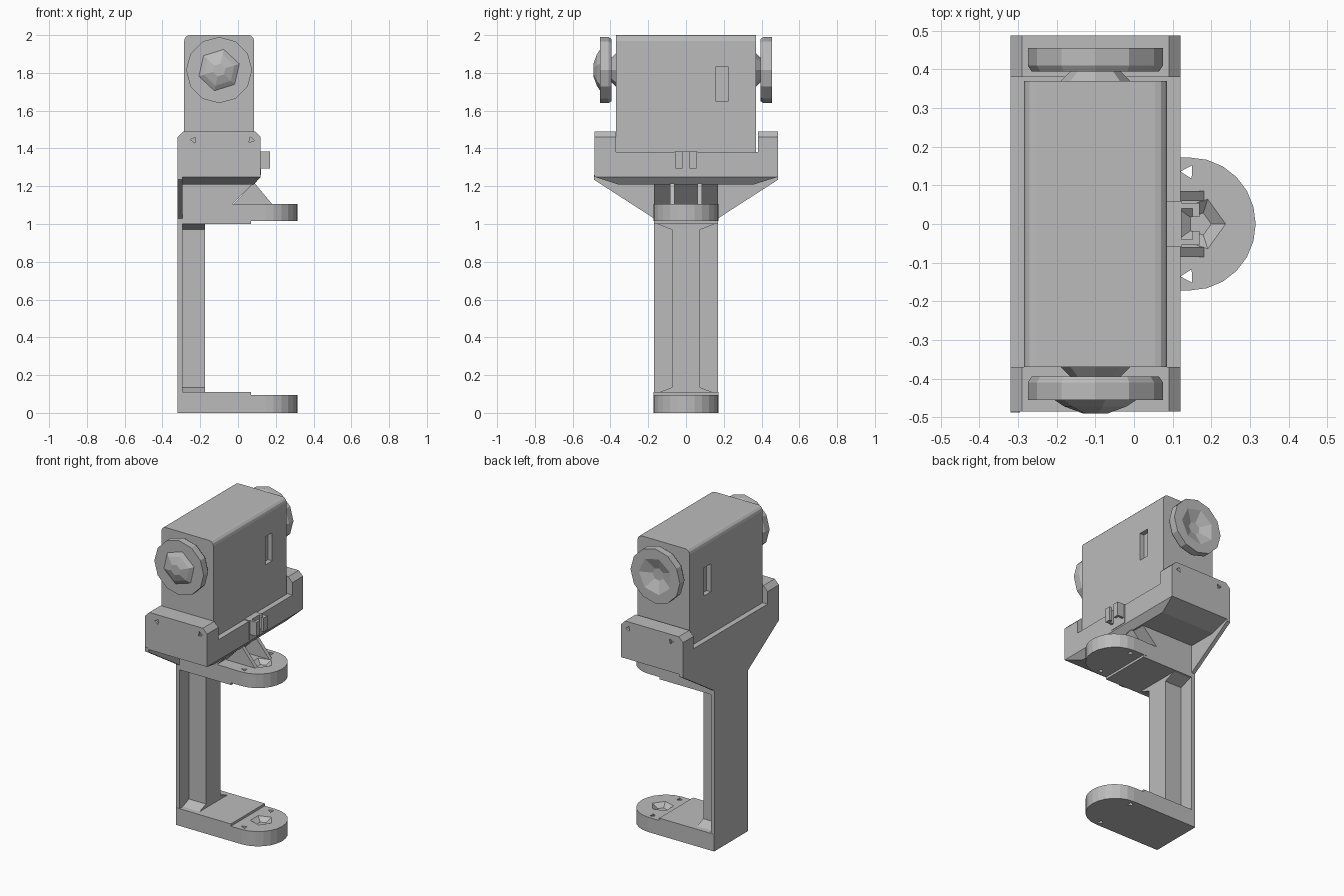
import bpy, bmesh, math
from mathutils import Vector

if "Cube" in bpy.data.objects:
    bpy.data.objects.remove(bpy.data.objects["Cube"])

grey = bpy.data.materials.new("plain_grey")
grey.use_nodes = True
tint = (0.5, 0.5, 0.5, 1)
grey.diffuse_color = tint
grey.node_tree.nodes["Principled BSDF"].inputs["Base Color"].default_value = tint


def finish(name, bm):
    bmesh.ops.recalc_face_normals(bm, faces=bm.faces)
    mesh = bpy.data.meshes.new(name)
    bm.to_mesh(mesh)
    bm.free()
    mesh.materials.append(grey)
    ob = bpy.data.objects.new(name, mesh)
    bpy.context.collection.objects.link(ob)
    return ob


def place(axis, a, b, d):
    """Put a 2D point (a, b) at depth d along the axis."""
    return {"x": (d, a, b), "y": (a, d, b), "z": (a, b, d)}[axis]


def loft(name, axis, rings):
    """Skin rings given as (points, depth), with capped ends."""
    bm = bmesh.new()
    loops = [[bm.verts.new(place(axis, a, b, d)) for a, b in pts] for pts, d in rings]
    n = len(loops[0])
    for low, high in zip(loops, loops[1:]):
        for i in range(n):
            j = (i + 1) % n
            bm.faces.new((low[i], low[j], high[j], high[i]))
    bm.faces.new(loops[0])
    bm.faces.new(loops[-1])
    return finish(name, bm)


def prism(name, axis, pts, lo, hi):
    return loft(name, axis, [(pts, lo), (pts, hi)])


def rect(a0, a1, b0, b1):
    return [(a0, b0), (a1, b0), (a1, b1), (a0, b1)]


def box(name, x0, x1, y0, y1, z0, z1):
    return prism(name, "z", rect(x0, x1, y0, y1), z0, z1)


def ngon(a, b, r, n, turn=0.0):
    angles = [turn + 2 * math.pi * i / n for i in range(n)]
    return [(a + r * math.cos(t), b + r * math.sin(t)) for t in angles]


def carve(ob, cutters):
    for c in cutters:
        c.hide_render = True
        mod = ob.modifiers.new("cut", "BOOLEAN")
        mod.operation, mod.solver, mod.object = "DIFFERENCE", "EXACT", c
    bpy.context.view_layer.update()
    graph = bpy.context.evaluated_depsgraph_get()
    mesh = bpy.data.meshes.new_from_object(ob.evaluated_get(graph))
    ob.modifiers.clear()
    ob.data = mesh
    for c in cutters:
        bpy.data.objects.remove(c)


def rounded_profile(x0, x1, z0, z1, r):
    """Box section with rounded upper corners."""
    pts = [(x0, z0), (x1, z0)]
    for cx, start in ((x1 - r, 0), (x0 + r, 90)):
        for k in range(4):
            t = math.radians(start + 30 * k)
            pts.append((cx + r * math.cos(t), z1 - r + r * math.sin(t)))
    return pts


# Main housing with a slot in each side
body = prism("housing", "y", rounded_profile(-0.285, 0.085, 1.3, 2.0, 0.03), -0.37, 0.37)
carve(body, [box("slot_cutter", x - 0.03, x + 0.03, 0.155, 0.225, 1.65, 1.83)
             for x in (-0.285, 0.085)])

# Wheels, axles and hubs
wx, wz = -0.1, 1.815
for side, label in ((-1, "front"), (1, "back")):
    wheel = loft(label + "_wheel", "y", [
        (ngon(wx, wz, 0.165, 12), side * 0.395),
        (ngon(wx, wz, 0.175, 12), side * 0.41),
        (ngon(wx, wz, 0.175, 12), side * 0.455)])
    if side > 0:
        carve(wheel, [loft("dish_cutter", "y", [
            (ngon(wx, wz, 0.04, 7), 0.425), (ngon(wx, wz, 0.13, 7), 0.46)])])
    loft(label + "_axle", "y", [
        (ngon(wx, wz, 0.1, 8), side * 0.36), (ngon(wx, wz, 0.06, 8), side * 0.4)])
loft("front_hub", "y", [
    (ngon(wx, wz, 0.12, 6, 0.3), -0.45),
    (ngon(wx, wz, 0.085, 6, 0.3), -0.472),
    (ngon(wx, wz, 0.035, 6, 0.3), -0.49)])

# Cradle tray with a tapered underside
loft("cradle_tray", "z", [
    (rect(-0.295, 0.085, -0.36, 0.36), 1.21),
    (rect(-0.32, 0.12, -0.485, 0.488), 1.25),
    (rect(-0.32, 0.12, -0.485, 0.488), 1.38)])

# Cradle end blocks with chamfered tops and small screw pits
end_profile = [(-0.32, 1.25), (0.12, 1.25), (0.12, 1.46), (0.09, 1.49),
               (-0.29, 1.49), (-0.32, 1.46)]
pits = [(-0.25, 1.29), (-0.1, 1.315), (0.05, 1.3), (-0.235, 1.445), (0.07, 1.445)]
for label, inner, outer in (("front", -0.37, -0.485), ("back", 0.38, 0.488)):
    block = prism(label + "_cradle_end", "y", end_profile, inner, outer)
    carve(block, [prism("pit_cutter", "y", ngon(a, b, 0.018, 3, i), outer * 0.97, outer * 1.03)
                  for i, (a, b) in enumerate(pits)])

# Back plate running from the cradle down to the foot
half = [(0.17, 0.0), (0.17, 1.03), (0.488, 1.235), (0.488, 1.26)]
prism("back_plate", "x", half + [(-y, z) for y, z in reversed(half)], -0.32, -0.295)

# Column rib with flared ends
loft("column_rib", "z", [
    (rect(-0.3, -0.175, -0.165, 0.165), 0.1),
    (rect(-0.3, -0.175, -0.075, 0.075), 0.135),
    (rect(-0.3, -0.175, -0.075, 0.075), 0.97),
    (rect(-0.3, -0.175, -0.165, 0.165), 1.005)])

# Neck between upper shelf and cradle
prism("cradle_neck", "y", [(-0.32, 1.0), (0.07, 1.0), (0.07, 1.105), (-0.03, 1.105),
                           (0.085, 1.22), (-0.32, 1.22)], -0.17, 0.17)


# Rounded shelf outline
def tongue(x0):
    arc = [math.radians(-90 + 15 * i) for i in range(13)]
    return [(x0, -0.172)] + [(0.145 + 0.17 * math.cos(t), 0.172 * math.sin(t))
                             for t in arc] + [(x0, 0.172)]


# Upper shelf and foot, each with screw holes
for label, z0, z1 in (("upper_shelf", 1.015, 1.105), ("foot", 0.0, 0.095)):
    shelf = prism(label, "z", tongue(0.05), z0, z1)
    cuts = [prism("hole_cutter", "z", ngon(0.14, s * 0.135, 0.02, 3, s), z0 - 0.1, z1 + 0.1)
            for s in (-1, 1)]
    cuts.append(loft("dimple_cutter", "z", [
        (ngon(0.17, 0, 0.03, 5), z1 - 0.025), (ngon(0.17, 0, 0.075, 5), z1 + 0.005)]))
    carve(shelf, cuts)
box("foot_root", -0.32, 0.07, -0.172, 0.172, 0.0, 0.11)

# Ribs bracing the shelf and the cable clip
for s, label in ((-1, "right"), (1, "left")):
    prism(label + "_brace", "y", [(-0.03, 1.1), (0.185, 1.1), (0.085, 1.22)],
          s * 0.06, s * 0.085)
    box(label + "_clip_arm", 0.11, 0.155, s * 0.04, s * 0.055, 1.295, 1.385)
    box(label + "_clip_hook", 0.152, 0.17, s * 0.018, s * 0.055, 1.295, 1.385)
box("clip_base", 0.085, 0.123, -0.06, 0.06, 1.26, 1.385)
